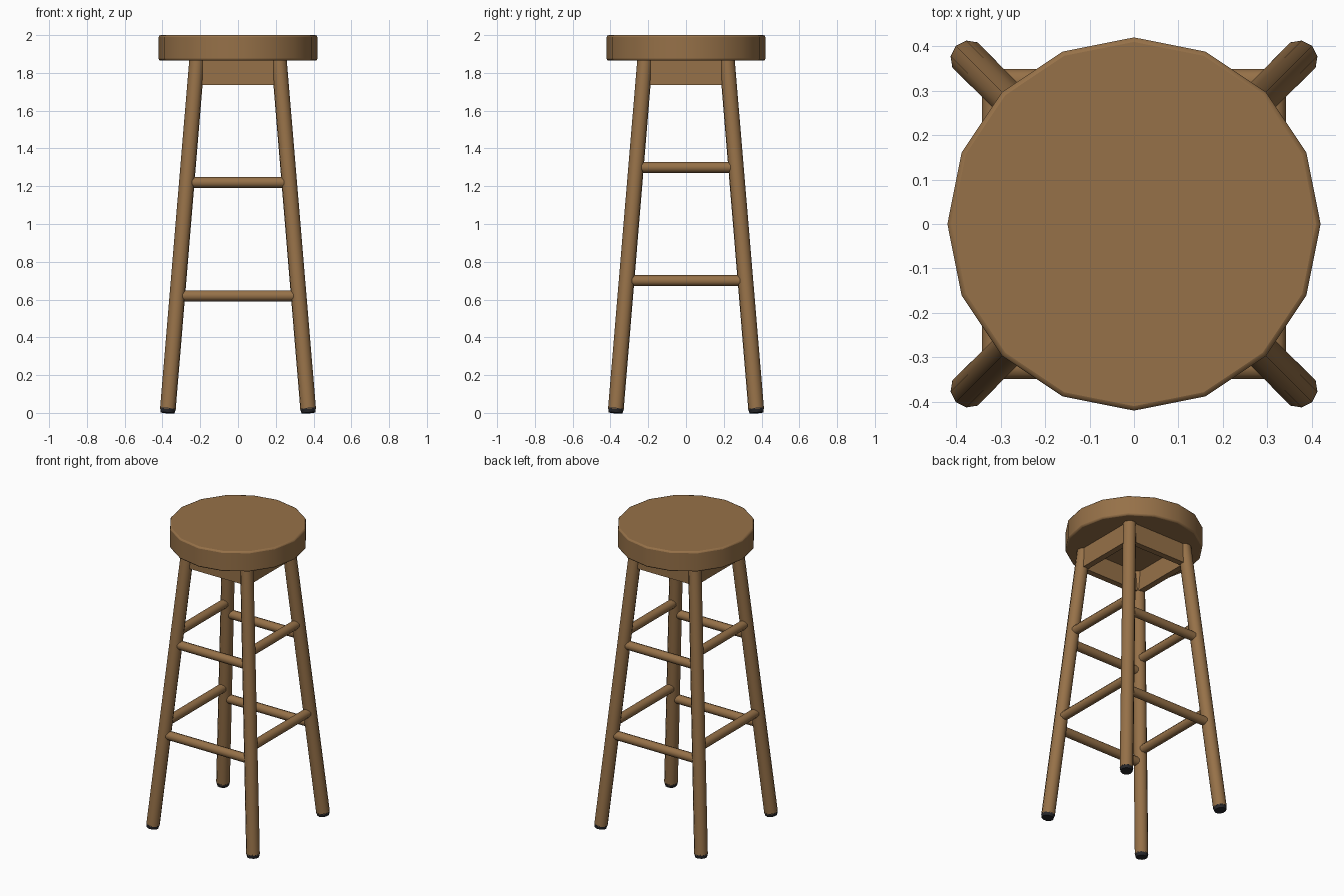
import bpy, math
from mathutils import Vector

if "Cube" in bpy.data.objects:
    bpy.data.objects.remove(bpy.data.objects["Cube"])


def material(name, colour):
    m = bpy.data.materials.new(name)
    m.diffuse_color = (*colour, 1)
    m.use_nodes = True
    m.node_tree.nodes["Principled BSDF"].inputs["Base Color"].default_value = m.diffuse_color
    return m


wood = material("brown wood", (0.305, 0.165, 0.065))
rubber = material("black rubber", (0.02, 0.02, 0.023))


def finish(name, mat, smooth=True):
    ob = bpy.context.object
    ob.name = name
    ob.data.materials.append(mat)
    if smooth:
        bpy.ops.object.shade_smooth_by_angle(angle=math.radians(40))
    return ob


def rod(name, a, b, r1, r2, mat, sides=10):
    """Round bar from point a to point b."""
    a, b = Vector(a), Vector(b)
    d = b - a
    bpy.ops.mesh.primitive_cone_add(vertices=sides, radius1=r1, radius2=r2, depth=d.length,
                                    location=(a + b) / 2,
                                    rotation=d.to_track_quat('Z', 'Y').to_euler())
    return finish(name, mat)


# Leg centre line: distance from the axis in x and in y at height z
def spread(z):
    return 0.373 - 0.0833 * z


# Round seat with a small bevelled rim
bpy.ops.mesh.primitive_cylinder_add(vertices=16, radius=0.42, depth=0.135,
                                    location=(0, 0, 1.9325),
                                    rotation=(0, 0, 0))
seat = bpy.context.object
bev = seat.modifiers.new("rim", 'BEVEL')
bev.width = 0.01
bev.segments = 2
bev.limit_method = 'ANGLE'
bev.angle_limit = math.radians(50)
finish("seat", wood)

# Four splayed legs with rubber feet
for sx, side in ((-1, "left"), (1, "right")):
    for sy, end in ((-1, "front"), (1, "back")):
        def point(z):
            return (sx * spread(z), sy * spread(z), z)
        rod(f"{end}_{side}_leg", point(0.02), point(1.88), 0.042, 0.041, wood)
        rod(f"{end}_{side}_foot", (sx * spread(0), sy * spread(0), 0), point(0.024),
            0.037, 0.0425, rubber)

# Rungs and apron boards on each side
for s, front, side in ((-1, "front", "left"), (1, "back", "right")):
    for z, level in ((0.62, "lower"), (1.22, "upper")):
        c = spread(z)
        rod(f"{front}_{level}_rung", (-c, s * c, z), (c, s * c, z), 0.029, 0.029, wood)
        z += 0.08
        c = spread(z)
        rod(f"{side}_{level}_rung", (s * c, -c, z), (s * c, c, z), 0.029, 0.029, wood)
    for name, loc, size in ((front, (0, s * 0.222, 1.8025), (0.42, 0.04, 0.135)),
                            (side, (s * 0.222, 0, 1.8025), (0.04, 0.42, 0.135))):
        bpy.ops.mesh.primitive_cube_add(size=1, location=loc)
        bpy.context.object.scale = size
        finish(f"{name}_apron", wood, smooth=False)
